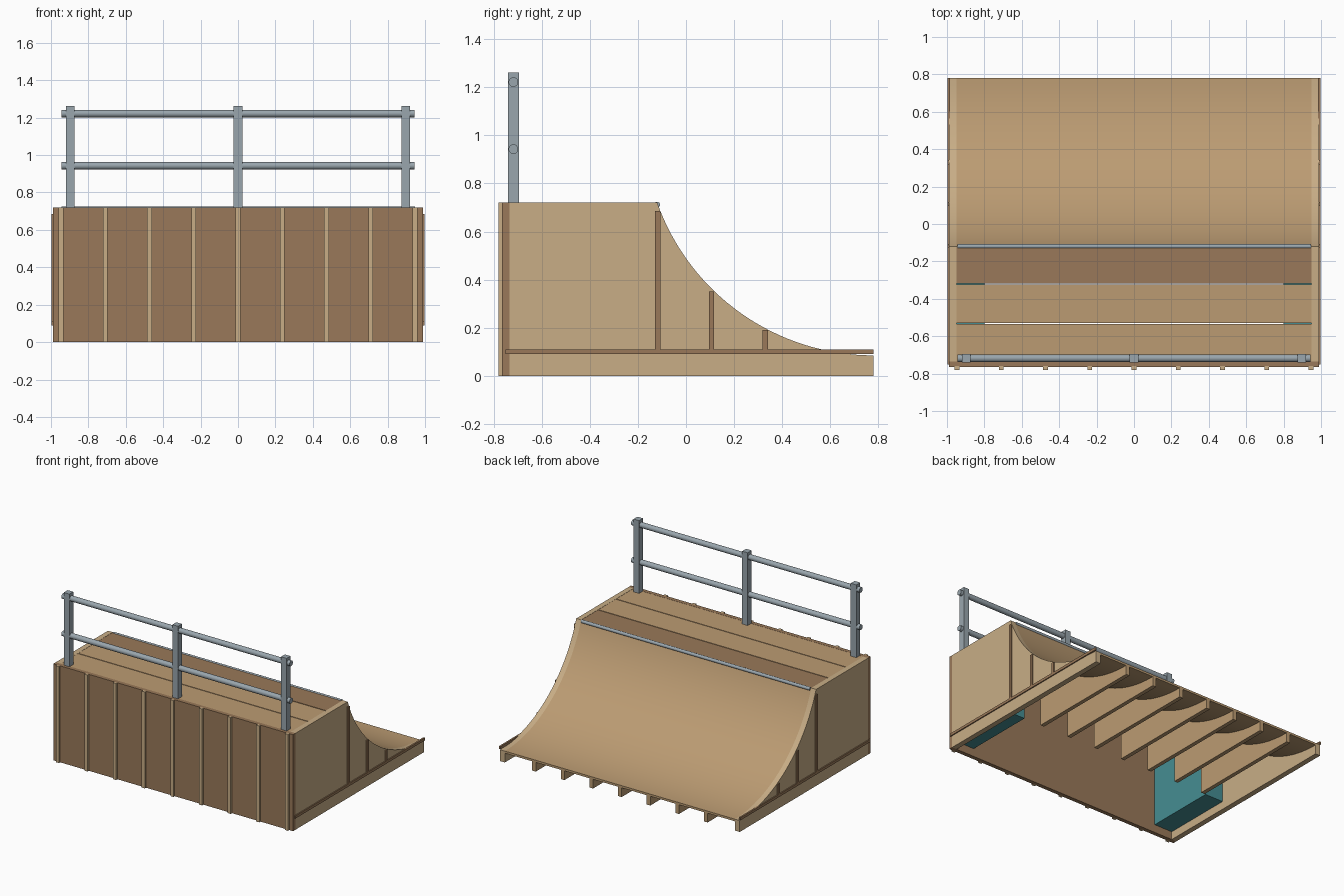
import bpy, bmesh, math
from mathutils import Matrix

if "Cube" in bpy.data.objects:
    bpy.data.objects.remove(bpy.data.objects["Cube"])


def mat(name, rgb):
    m = bpy.data.materials.new(name)
    m.diffuse_color = (*rgb, 1)
    m.use_nodes = True
    m.node_tree.nodes["Principled BSDF"].inputs["Base Color"].default_value = m.diffuse_color
    return m


PLY = mat("plywood", (0.50, 0.33, 0.17))
PALE = mat("pale_wood", (0.58, 0.42, 0.24))
BROWN = mat("brown_wood", (0.32, 0.19, 0.10))
STEEL = mat("steel", (0.32, 0.38, 0.42))
TEAL = mat("teal", (0.06, 0.27, 0.29))


def finish(bm, name, m):
    bmesh.ops.recalc_face_normals(bm, faces=bm.faces)
    me = bpy.data.meshes.new(name)
    bm.to_mesh(me)
    bm.free()
    me.materials.append(m)
    ob = bpy.data.objects.new(name, me)
    bpy.context.collection.objects.link(ob)
    return ob


def box(name, x, y, z, m):
    """Box from three (min, max) ranges."""
    bm = bmesh.new()
    bmesh.ops.create_cube(bm, size=1)
    for v in bm.verts:
        v.co = [a[0] + (c + 0.5) * (a[1] - a[0]) for a, c in zip((x, y, z), v.co)]
    return finish(bm, name, m)


def extrude_x(name, pts, x0, x1, m):
    """Extrude a closed (y, z) profile from x0 to x1."""
    bm = bmesh.new()
    f = bm.faces.new([bm.verts.new((x0, y, z)) for y, z in pts])
    r = bmesh.ops.extrude_face_region(bm, geom=[f])
    for v in r["geom"]:
        if isinstance(v, bmesh.types.BMVert):
            v.co.x = x1
    ob = finish(bm, name, m)
    smooth(ob)
    return ob


def rod(name, r, length, y, z, m):
    bm = bmesh.new()
    bmesh.ops.create_cone(bm, cap_ends=True, segments=24, radius1=r, radius2=r, depth=length,
                          matrix=Matrix.Translation((0, y, z)) @ Matrix.Rotation(math.pi / 2, 4, 'Y'))
    smooth(finish(bm, name, m))


def smooth(ob):
    bpy.ops.object.select_all(action='DESELECT')
    ob.select_set(True)
    bpy.context.view_layer.objects.active = ob
    bpy.ops.object.shade_smooth_by_angle(angle=math.radians(30))


# Riding curve: circular arc, tangent to the floor at the toe
R, TOE, LIP, TOP, Z0 = 0.955, 0.78, -0.12, 0.72, 0.085


def arc(drop=0.0, n=32):
    a = math.asin((TOE - LIP) / R)
    rr = R + drop
    return [(TOE - rr * math.sin(a * (1 - i / n)), Z0 + R - rr * math.cos(a * (1 - i / n)))
            for i in range(n + 1)]


# Side panels
side = [(-0.735, 0), (-0.735, TOP)] + arc() + [(TOE, 0)]
for s, tag in ((-1, "left"), (1, "right")):
    extrude_x("side_panel_" + tag, side, s * 0.95, s * 0.99, PALE)
    out = sorted((s * 0.985, s * 0.998))
    box("side_rail_" + tag, out, (-0.75, 0.78), (0.09, 0.11), BROWN)
    for i, (y, h) in enumerate(((-0.118, 0.685), (0.106, 0.35), (0.33, 0.19))):
        box(f"side_strip_{tag}_{i}", out, (y - 0.011, y + 0.011), (0.10, h), BROWN)
    # Ballast boxes under the deck
    box("ballast_box_" + tag, sorted((s * 0.80, s * 0.95)), (-0.735, -0.2), (0.06, 0.60), TEAL)

# Curved riding surface
extrude_x("riding_surface", arc() + arc(0.016)[::-1], -0.95, 0.95, PLY)

# Ribs and back battens share one spacing
rib = [(-0.12, 0)] + [p for p in arc(0.015) if p[0] > -0.12] + [(TOE, 0)]
rib.insert(1, (-0.12, 0.69))
for i in range(9):
    x = (i - 4) * 0.2365
    box(f"back_batten_{i}", (x - 0.013, x + 0.013), (-0.78, -0.76), (0, TOP), PALE)
    if 0 < i < 8:
        extrude_x(f"rib_{i}", rib, x - 0.015, x + 0.015, PLY)

# Back wall
box("back_wall", (-0.99, 0.99), (-0.765, -0.735), (0, TOP), BROWN)

# Deck planks and coping
for i, (y0, y1, m) in enumerate(((-0.318, -0.122, BROWN), (-0.528, -0.324, PLY), (-0.737, -0.534, PLY))):
    box(f"deck_plank_{i}", (-0.95, 0.95), (y0, y1), (0.69, TOP - 0.001), m)
rod("coping", 0.012, 1.89, -0.12, 0.712, STEEL)

# Guard rail
for i, x in enumerate((-0.897, 0, 0.897)):
    box(f"rail_post_{i}", (x - 0.023, x + 0.023), (-0.741, -0.695), (0.70, 1.262), STEEL)
for name, z in (("mid_rail", 0.943), ("top_rail", 1.222)):
    rod(name, 0.02, 1.885, -0.718, z, STEEL)
